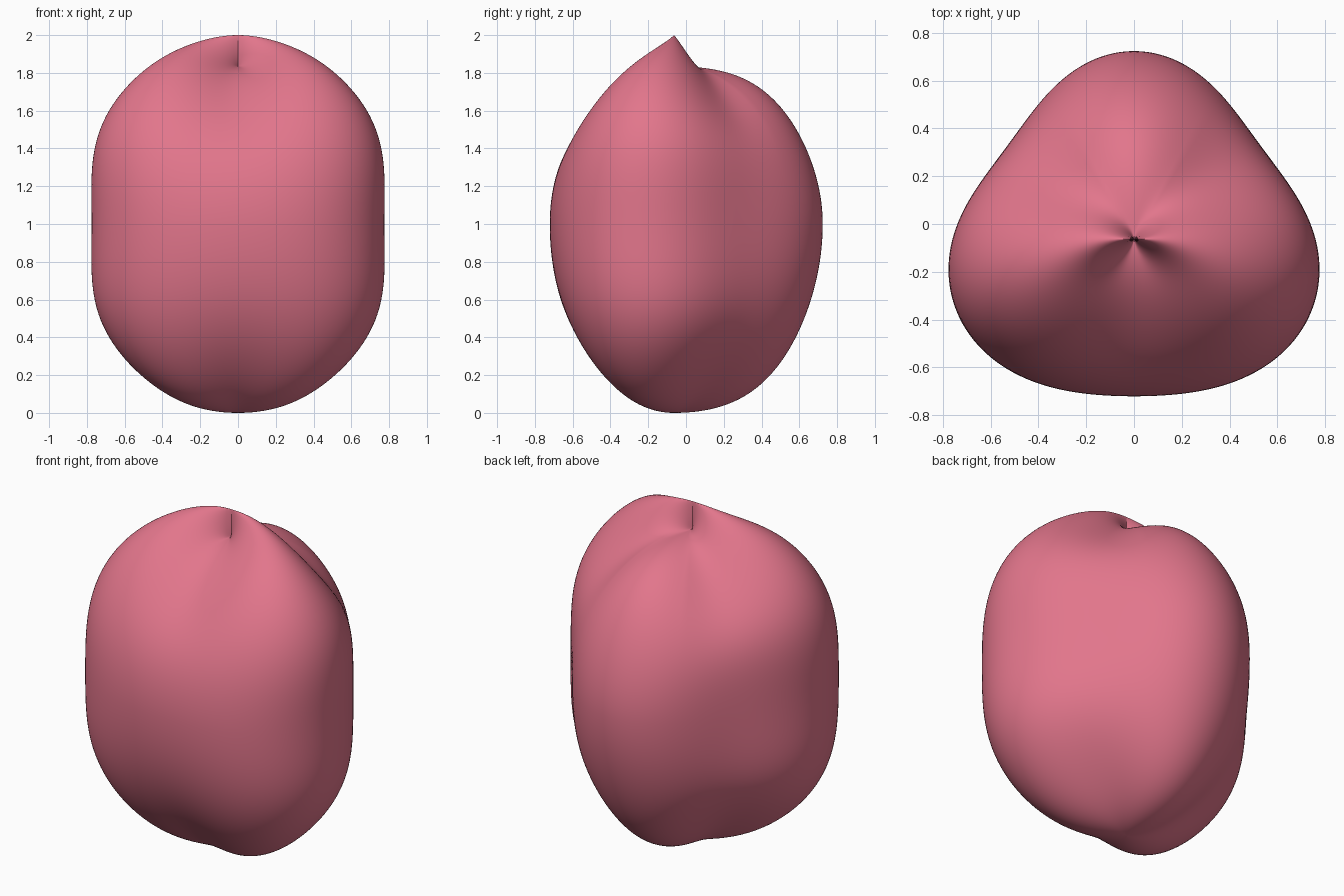
import bpy, bmesh, math

if "Cube" in bpy.data.objects:
    bpy.data.objects.remove(bpy.data.objects["Cube"])

CENTRE_Y = -0.063          # the pinch sits slightly in front of the middle
SEG, RINGS = 180, 90


def equator(p):
    """Rounded triangle: one corner at the back, two at the front sides."""
    return (0.724 - 0.0017 * math.sin(p) + 0.018 * math.cos(2 * p)
            - 0.0657 * math.sin(3 * p) + 0.013 * math.cos(4 * p))


def height(p, c, s):
    """Height factor: ridge along x at the top pole, three soft lobes elsewhere."""
    lobe = -math.sin(3 * p)
    if c > 0:
        if math.sin(p) > 0 and lobe > 0:
            lobe *= 0.7
        return 0.835 + 0.165 * math.cos(p) ** 4 + 0.3 * s * s * c * c * lobe
    return 1 + 0.2 * s * s * c * c * lobe


# pinched three-lobed body, swept from bottom pole to top pole
bm = bmesh.new()
rows = []
for i in range(RINGS + 1):
    t = math.pi * (1 - i / RINGS)
    c, s = math.cos(t), max(math.sin(t), 0.0004)
    row = []
    for j in range(SEG):
        p = 2 * math.pi * j / SEG
        full = 1.005 + 0.6 * math.cos(p) ** 2 * c * c * (1 - c * c) ** 2
        rho = equator(p) * s * full
        z = 1 + c * height(p, c, s)
        row.append(bm.verts.new((rho * math.cos(p), CENTRE_Y + rho * math.sin(p), z)))
    rows.append(row)
for lo, hi in zip(rows, rows[1:]):
    for j in range(SEG):
        k = (j + 1) % SEG
        bm.faces.new((lo[j], lo[k], hi[k], hi[j]))
for f in bm.faces:
    f.smooth = True
mesh = bpy.data.meshes.new("pinched_body")
bm.to_mesh(mesh)
bm.free()

# single rose colour
rose = bpy.data.materials.new("rose_pink")
rose.diffuse_color = (0.76, 0.18, 0.26, 1)
rose.use_nodes = True
rose.node_tree.nodes["Principled BSDF"].inputs["Base Color"].default_value = rose.diffuse_color
mesh.materials.append(rose)
body = bpy.data.objects.new("pinched_body", mesh)
bpy.context.collection.objects.link(body)
